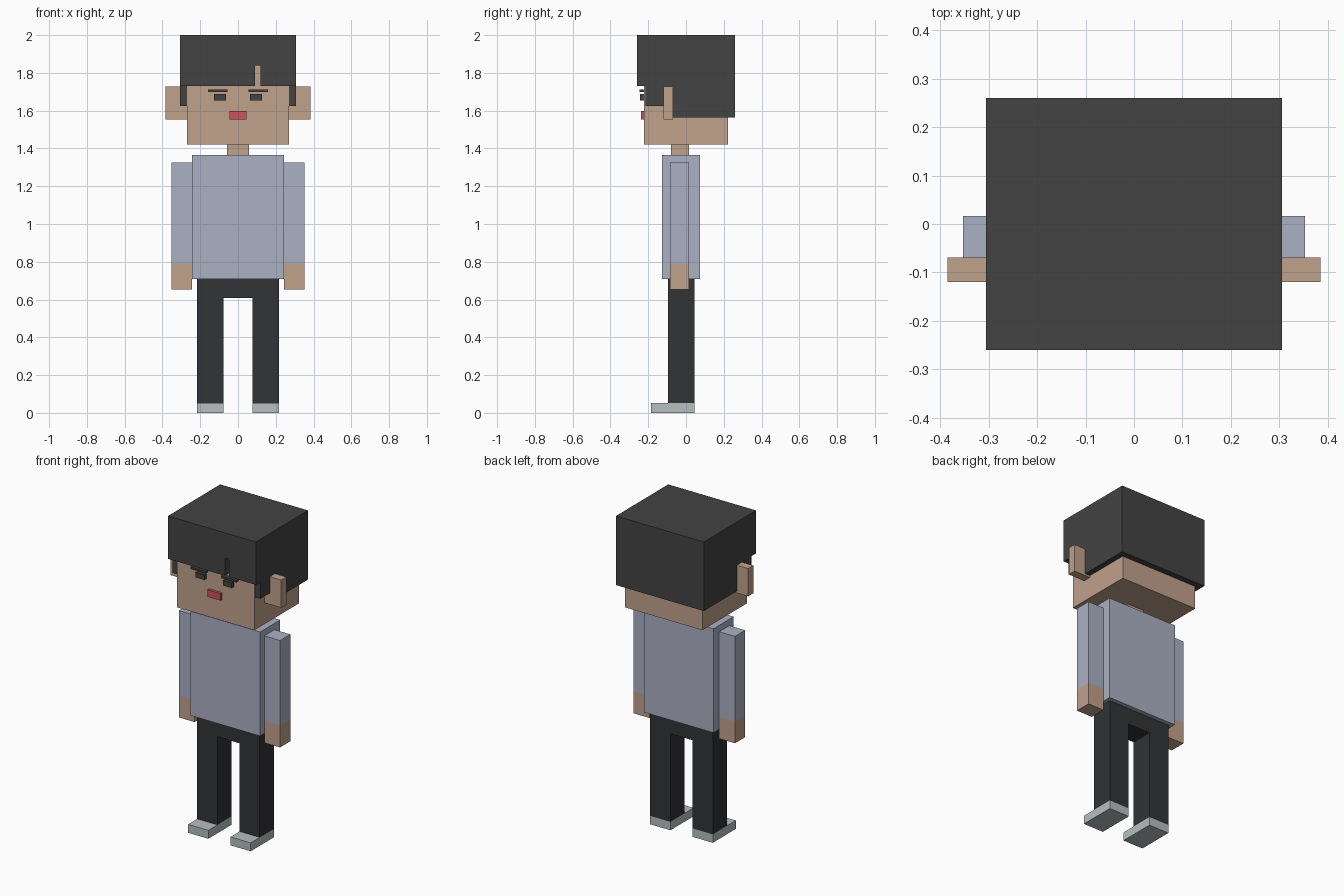
import bpy, bmesh
from mathutils import Vector

if "Cube" in bpy.data.objects:
    bpy.data.objects.remove(bpy.data.objects["Cube"])


def material(name, rgb):
    m = bpy.data.materials.new(name)
    m.diffuse_color = (*rgb, 1)
    m.use_nodes = True
    m.node_tree.nodes["Principled BSDF"].inputs["Base Color"].default_value = m.diffuse_color
    return m


SKIN = material("skin", (0.53, 0.36, 0.26))
HAIR = material("hair_dark", (0.056, 0.056, 0.056))
SHIRT = material("shirt_blue_grey", (0.41, 0.44, 0.55))
CLOTH = material("trouser_black", (0.032, 0.033, 0.036))
SHOE = material("shoe_grey", (0.46, 0.52, 0.52))
LIP = material("lip_red", (0.58, 0.09, 0.11))


def prism(name, profile, axis, lo, hi, mat):
    """Extrude a 2D profile along axis: 'x' profiles are (y, z), 'y' profiles are (x, z)."""
    bm = bmesh.new()
    place = (lambda a, b: (lo, a, b)) if axis == "x" else (lambda a, b: (a, lo, b))
    face = bm.faces.new([bm.verts.new(place(a, b)) for a, b in profile])
    geom = bmesh.ops.extrude_face_region(bm, geom=[face])["geom"]
    shift = Vector((hi - lo, 0, 0) if axis == "x" else (0, hi - lo, 0))
    bmesh.ops.translate(bm, vec=shift,
                        verts=[g for g in geom if isinstance(g, bmesh.types.BMVert)])
    bmesh.ops.recalc_face_normals(bm, faces=bm.faces)
    mesh = bpy.data.meshes.new(name)
    bm.to_mesh(mesh)
    bm.free()
    mesh.materials.append(mat)
    ob = bpy.data.objects.new(name, mesh)
    bpy.context.collection.objects.link(ob)
    return ob


def box(name, x, y, z, mat):
    return prism(name, [(x[0], z[0]), (x[1], z[0]), (x[1], z[1]), (x[0], z[1])],
                 "y", y[0], y[1], mat)


def pair(name, x, y, z, mat):
    box("right_" + name, x, y, z, mat)
    box("left_" + name, (-x[1], -x[0]), y, z, mat)


# Head, neck and torso
box("head", (-0.27, 0.27), (-0.222, 0.222), (1.42, 1.93), SKIN)
box("neck", (-0.057, 0.057), (-0.08, 0.015), (1.36, 1.425), SKIN)
box("torso", (-0.243, 0.243), (-0.127, 0.073), (0.71, 1.365), SHIRT)

# Hair: stepped cap with sideburns, plus a fringe with a parting notch
prism("hair_cap", [(-0.215, 2.0), (-0.215, 1.625), (-0.095, 1.625), (-0.095, 1.565),
                   (0.26, 1.565), (0.26, 2.0)], "x", -0.306, 0.306, HAIR)
prism("hair_fringe", [(-0.306, 1.73), (0.09, 1.73), (0.09, 1.84), (0.12, 1.84),
                      (0.12, 1.73), (0.306, 1.73), (0.306, 2.0), (-0.306, 2.0)],
      "y", -0.26, -0.215, HAIR)

# Face
pair("eye", (0.064, 0.126), (-0.243, -0.22), (1.655, 1.687), HAIR)
pair("eyebrow", (0.055, 0.158), (-0.246, -0.22), (1.70, 1.713), HAIR)
box("mouth", (-0.045, 0.045), (-0.239, -0.22), (1.553, 1.597), LIP)
pair("ear", (0.26, 0.385), (-0.12, -0.069), (1.553, 1.728), SKIN)

# Arms
pair("sleeve", (0.243, 0.353), (-0.085, 0.017), (0.79, 1.325), SHIRT)
pair("hand", (0.243, 0.353), (-0.085, 0.017), (0.652, 0.79), SKIN)

# Trousers and shoes
prism("trousers", [(-0.218, 0.053), (-0.077, 0.053), (-0.077, 0.608), (0.077, 0.608),
                   (0.077, 0.053), (0.218, 0.053), (0.218, 0.715), (-0.218, 0.715)],
      "y", -0.095, 0.045, CLOTH)
pair("shoe", (0.077, 0.218), (-0.185, 0.045), (0.0, 0.053), SHOE)
